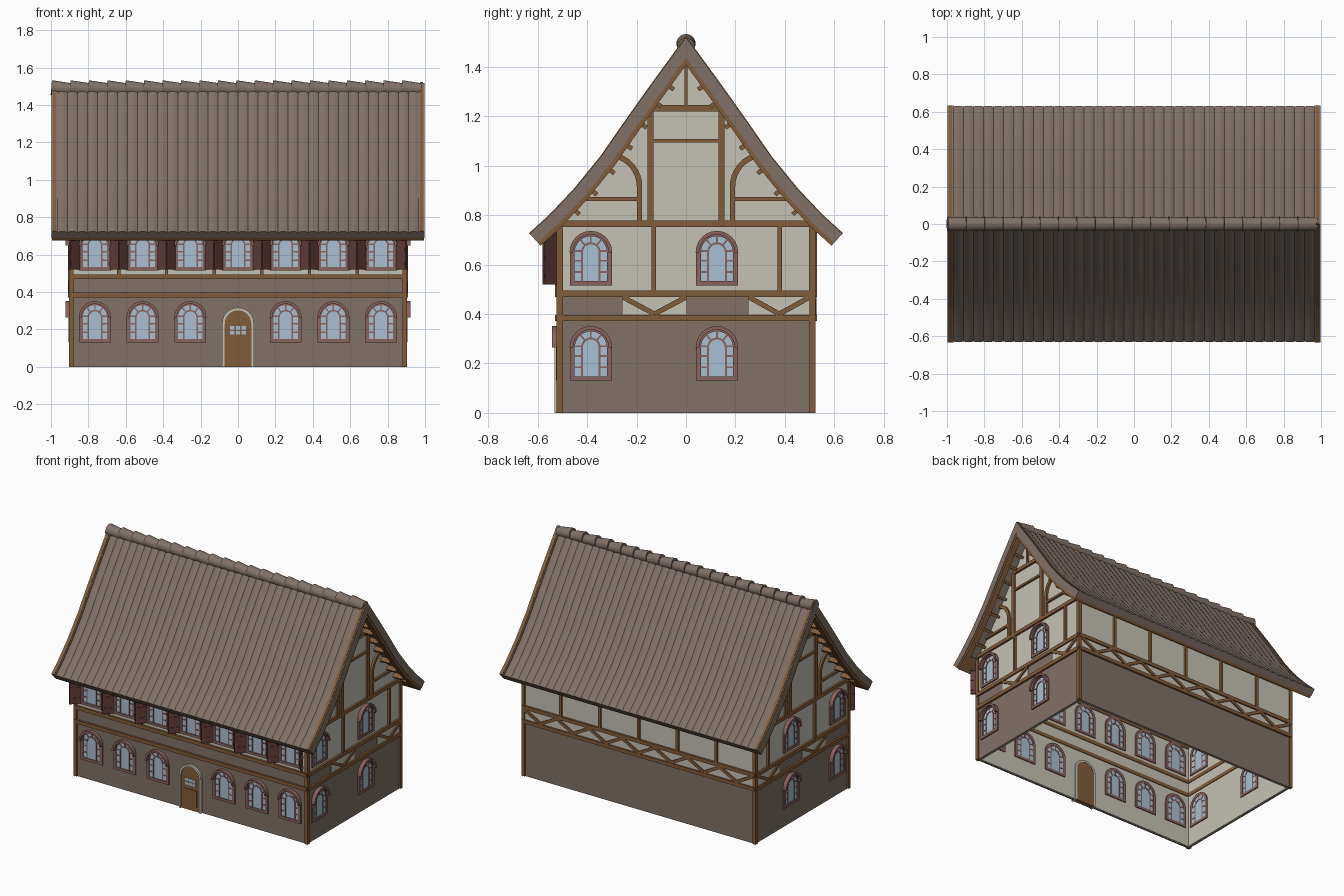
import bpy, bmesh, math
from mathutils import Vector as V, Matrix

if "Cube" in bpy.data.objects:
    bpy.data.objects.remove(bpy.data.objects["Cube"])

COLORS = {
    "tile_stone": (0.215, 0.165, 0.138), "plaster": (0.56, 0.54, 0.46),
    "timber": (0.22, 0.108, 0.042), "window_red": (0.25, 0.125, 0.112),
    "shutter_red": (0.125, 0.05, 0.045), "glass": (0.40, 0.52, 0.63)}
MATS = {}
for n, c in COLORS.items():
    MATS[n] = bpy.data.materials.new(n)
    MATS[n].diffuse_color = (*c, 1)
parts = {}                                   # name -> (bmesh, material)


def part(name, mat):
    return parts.setdefault(name, (bmesh.new(), mat))[0]


# wall frames: origin, direction along the wall, direction outward
X, Y, Z = V((1, 0, 0)), V((0, 1, 0)), V((0, 0, 1))
HX, HY = 0.895, 0.515
FRONT, BACK = (-Y * HY, X, -Y), (Y * HY, -X, Y)
RIGHT, LEFT = (X * HX, Y, X), (-X * HX, Y, -X)
SECTION = (V((0, 0, 0)), Y, X)
SIDES = (RIGHT, LEFT)


def prism(bm, frame, pts, d0, d1):
    o, u, d = frame
    a, b = [[bm.verts.new(o + u * p[0] + Z * p[1] + d * k) for p in pts] for k in (d0, d1)]
    new = [bm.faces.new(a), bm.faces.new(b[::-1])]
    for i in range(len(a)):
        j = (i + 1) % len(a)
        new.append(bm.faces.new((a[i], b[i], b[j], a[j])))
    bmesh.ops.recalc_face_normals(bm, faces=new)


def rect(bm, frame, u0, u1, v0, v1, d0, d1):
    prism(bm, frame, [(u0, v0), (u1, v0), (u1, v1), (u0, v1)], d0, d1)


def off(path, dist):
    """Mitred offset of an open path, positive to its right."""
    P = [V(p) for p in path]
    N = [V((b - a)[:]).normalized() for a, b in zip(P, P[1:])]
    N = [V((t.y, -t.x)) for t in N]
    out = []
    for i, p in enumerate(P):
        n1, n2 = N[max(i - 1, 0)], N[min(i, len(N) - 1)]
        n = (n1 + n2).normalized()
        out.append(p + n * dist / n.dot(n1))
    return out


def band(bm, frame, path, a, b, d0, d1):
    prism(bm, frame, off(path, a) + off(path, b)[::-1], d0, d1)


def bar(bm, frame, p, q, w, d0=-0.025, d1=0.014):
    band(bm, frame, [p, q], -w / 2, w / 2, d0, d1)


def arch(u, v0, vs, r, n=12):
    """Upside-down U path, left foot to right foot."""
    arc = [(u - r * math.cos(math.pi * i / n), vs + r * math.sin(math.pi * i / n)) for i in range(n + 1)]
    return ([(u - r, v0)] if v0 < vs else []) + arc + ([(u + r, v0)] if v0 < vs else [])


# roof profile from left eave over the ridge to right eave
half = [(0, 1.512), (0.14, 1.32), (0.25, 1.165), (0.34, 1.035), (0.45, 0.9), (0.55, 0.795), (0.63, 0.722)]
ROOF = [(-y, z) for y, z in half[:0:-1]] + half


def half_width(z, depth=0.05):
    pts = off(ROOF, depth)[len(half) - 1:]
    for p, q in zip(pts, pts[1:]):
        if q.y <= z <= p.y:
            return p.x + (q.x - p.x) * (p.y - z) / (p.y - q.y)


# walls: stone base, plaster upper storey, plaster lining, gables
stone, upper = part("stone_walls", "tile_stone"), part("upper_walls", "plaster")
lining = part("wall_lining", "plaster")
for f, h in ((FRONT, HX), (BACK, HX), (RIGHT, HY), (LEFT, HY)):
    rect(stone, f, -h, h, 0, 0.485, -0.01, 0)
    rect(upper, f, -h, h, 0.485, 0.75, -0.01, 0)
    rect(lining, f, -h + 0.01, h - 0.01, 0.001, 0.75, -0.02, -0.01)
gable = part("gable_walls", "plaster")
top = [p for p in off(ROOF, 0.04) if abs(p.x) < HY - 0.005]
for f in SIDES:
    prism(gable, f, [(-HY, 0.75)] + top + [(HY, 0.75)], -0.02, 0)

# timber frame: corner posts and storey beams
tim = part("timber_frame", "timber")
for sx in (-1, 1):
    for sy in (-1, 1):
        cx, cy = sx * 0.892, sy * 0.511
        rect(tim, SECTION, cy - 0.0125, cy + 0.0125, 0, 0.75, cx - 0.0125, cx + 0.0125)
for f, h in ((FRONT, HX), (BACK, HX), (RIGHT, HY), (LEFT, HY)):
    for z in (0.384, 0.482):
        bar(tim, f, (-h, z), (h, z), 0.025)
for f in (FRONT, BACK):
    bar(tim, f, (-HX, 0.74), (HX, 0.74), 0.025)
for i in range(-2, 3):
    bar(tim, BACK, (i * 0.3, 0.49), (i * 0.3, 0.74), 0.018, -0.015)
for i in range(6):
    x = -0.6375 + i * 0.255
    bar(tim, FRONT, (x, 0.49), (x, 0.74), 0.018, -0.015)

# braced band between storeys
panel = part("brace_panels", "plaster")


def brace(f, u0, w):
    rect(panel, f, u0, u0 + w, 0.397, 0.47, 0, 0.004)
    for a in (u0, u0 + w):
        bar(tim, f, (a, 0.468), (u0 + w / 2, 0.4), 0.02, -0.005, 0.013)


for f in SIDES:
    brace(f, -0.255, 0.255)
    brace(f, 0.255, 0.245)
for i in range(7):
    brace(BACK, -0.882 + i * 0.252, 0.252)

# gable timbers
for f in SIDES:
    bar(tim, f, (-0.54, 0.765), (0.54, 0.765), 0.025)
    for y in (-0.13, 0.38):
        bar(tim, f, (y, 0.49), (y, 0.755), 0.018, -0.015)
    w = half_width(1.232)
    bar(tim, f, (-w, 1.232), (w, 1.232), 0.025)
    bar(tim, f, (-0.14, 1.1), (0.14, 1.1), 0.014)
    bar(tim, f, (0, 1.24), (0, 1.44), 0.014)
    for s in (-1, 1):
        bar(tim, f, (s * 0.143, 0.77), (s * 0.143, 1.23), 0.025)
        bar(tim, f, (s * 0.19, 0.865), (s * half_width(0.865), 0.865), 0.016)
        curve = [(s * 0.188, 0.77)] + [(s * (0.318 - 0.13 * math.cos(math.radians(a))),
                                        0.915 + 0.13 * math.sin(math.radians(a))) for a in range(0, 71, 10)]
        band(tim, f, curve, -0.011, 0.011, -0.015, 0.014)

# windows
frame_b, glass = part("window_frames", "window_red"), part("window_glass", "glass")
hood, mull = part("window_hoods", "window_red"), part("window_mullions", "window_red")


def window(f, u, v):
    vs = v + 0.135
    prism(glass, f, arch(u, v + 0.01, vs, 0.075), -0.024, 0.003)
    band(frame_b, f, arch(u, v, vs, 0.085), 0, 0.02, -0.027, 0.01)
    rect(frame_b, f, u - 0.066, u + 0.066, v, v + 0.018, -0.027, 0.01)
    band(hood, f, arch(u, v + 0.15 - 0.016, vs, 0.086), 0, 0.014, 0.005, 0.028)
    band(mull, f, arch(u, v + 0.015, vs, 0.036), -0.004, 0.004, -0.026, 0.007)
    for a in (50, 90, 130):
        c, s = math.cos(math.radians(a)), math.sin(math.radians(a))
        bar(mull, f, (u + c * 0.036, vs + s * 0.036), (u + c * 0.07, vs + s * 0.07), 0.007, -0.026, 0.006)
    for s in (-1, 1):
        for h in (0.055, 0.1, 0.14):
            bar(mull, f, (u + s * 0.036, v + h), (u + s * 0.068, v + h), 0.007, -0.026, 0.006)


for f in SIDES:
    for y in (-0.385, 0.125):
        for v in (0.13, 0.515):
            window(f, y, v)

# front windows, with open shutters on the upper storey
shut = part("shutters", "shutter_red")
for i in range(-3, 4):
    x = i * 0.255
    if i:
        window(FRONT, x, 0.13)
    window(FRONT, x, 0.515)
    for s in (-1, 1):
        u = V((s * 0.05, -0.053, 0)).normalized()
        f = (V((x + s * 0.083, -0.524, 0)), u, V((-s * 0.053, -0.05, 0)).normalized())
        rect(shut, f, 0, 0.074, 0.52, 0.725, -0.005, 0.005)
        for z in (0.545, 0.62, 0.69):
            rect(shut, f, 0.004, 0.07, z, z + 0.016, -0.009, 0.009)

# arched door with pale surround
door, trim = part("door", "timber"), part("door_surround", "plaster")
prism(door, FRONT, arch(0, 0, 0.232, 0.071), -0.025, 0.008)
band(trim, FRONT, arch(0, 0, 0.232, 0.085), 0, 0.014, -0.027, 0.016)
for x in (-0.03, 0, 0.03):
    for z in (0.172, 0.198):
        rect(part("door_panes", "glass"), FRONT, x - 0.012, x + 0.012, z, z + 0.021, 0.006, 0.011)
rect(door, FRONT, -0.048, 0.048, 0.03, 0.145, 0.006, 0.013)

# roof deck, edge tiles, rafters, edge boards
deck, edge = part("roof_deck", "tile_stone"), part("verge_tiles", "tile_stone")
raft = part("verge_rafters", "timber")
band(deck, SECTION, ROOF, 0.008, 0.05, -0.965, 0.965)
for s in (-1, 1):
    band(edge, SECTION, ROOF, -0.004, 0.045, s * 0.965, s * 0.998)
    band(raft, SECTION, ROOF, 0.045, 0.062, s * 0.955, s * 0.994)
    band(part("verge_boards", "timber"), SECTION, ROOF, -0.007, -0.003, s * 0.972, s * 0.99)
for eave in (ROOF[:2], ROOF[-2:]):
    band(part("eave_boards", "timber"), SECTION, eave, 0.045, 0.062, -0.96, 0.96)

# batten ends under the gable overhang
inner = off(ROOF, 0.055)[len(half) - 1:]
for y in (0.07, 0.12, 0.18, 0.24, 0.31, 0.38, 0.45):
    p, q = next((p, q) for p, q in zip(inner, inner[1:]) if p.x <= y <= q.x)
    t = (q - p).normalized()
    m = p + (q - p) * (y - p.x) / (q.x - p.x)
    n = V((-abs(t.y), -t.x))
    a, b = m - n * 0.01, m + n * 0.026
    for f in SIDES:
        for s in (-1, 1):
            bar(part("batten_ends", "timber"), f, (s * a.x, a.y), (s * b.x, b.y), 0.018, 0, 0.07)

# corrugated tile sheet
sheet = part("roof_tiles", "tile_stone")
COLS, PER = 36, 8
rows = []
for i in range(COLS * PER + 1):
    x = -0.966 + 1.932 * i / (COLS * PER)
    wave = 0.006 * abs(math.sin(math.pi * i / PER))
    line = off(ROOF, 0.003 - wave)
    low = off(ROOF, 0.03)
    rows.append([sheet.verts.new((x, p.x, p.y)) for p in [low[0]] + line + [low[-1]]])
for r0, r1 in zip(rows, rows[1:]):
    for j in range(len(r0) - 1):
        sheet.faces.new((r0[j], r1[j], r1[j + 1], r0[j + 1]))

# overlapping ridge tiles
ridge = part("ridge_tiles", "tile_stone")
for i in range(20):
    m = Matrix.Translation((-0.944 + i * 0.0985, 0, 1.488)) @ Matrix.Rotation(math.radians(96), 4, 'Y')
    bmesh.ops.create_cone(ridge, cap_ends=True, segments=20, radius1=0.039, radius2=0.034, depth=0.108, matrix=m)

# turn every part into an object
for name, (bm, mat) in parts.items():
    if name == "roof_tiles":
        bmesh.ops.recalc_face_normals(bm, faces=bm.faces)
    me = bpy.data.meshes.new(name)
    bm.to_mesh(me)
    bm.free()
    me.materials.append(MATS[mat])
    if name in ("roof_tiles", "ridge_tiles", "roof_deck", "verge_tiles"):
        me.polygons.foreach_set("use_smooth", [True] * len(me.polygons))
        me.set_sharp_from_angle(angle=math.radians(35))
    bpy.context.collection.objects.link(bpy.data.objects.new(name, me))

for m in bpy.data.materials:
    if m.users and not m.is_grease_pencil:
        m.use_nodes = True
        m.node_tree.nodes["Principled BSDF"].inputs["Base Color"].default_value = m.diffuse_color
